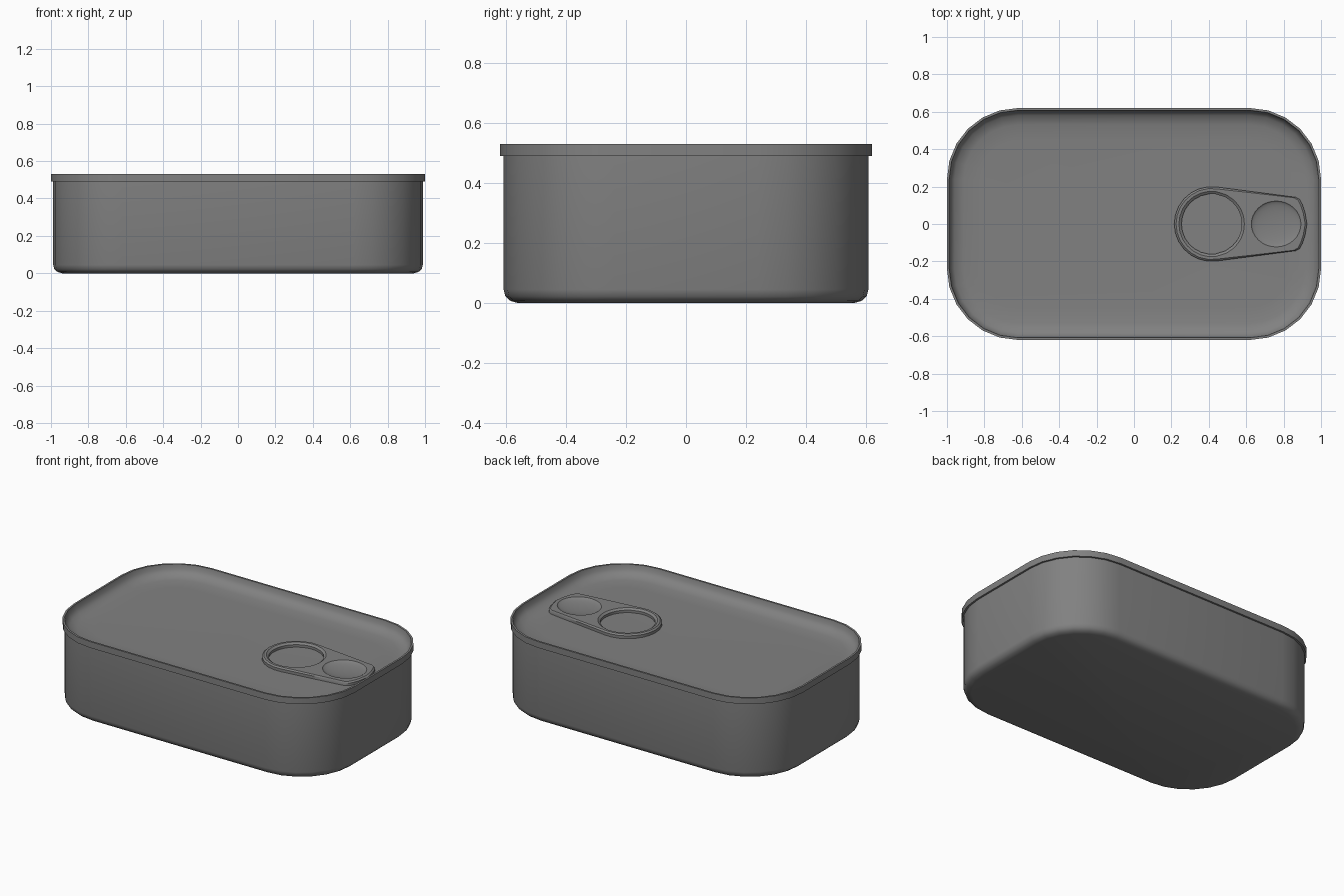
import bpy, bmesh
from math import radians, cos, sin, atan2
from mathutils import Vector

cube = bpy.data.objects.get("Cube")
if cube:
    bpy.data.objects.remove(cube, do_unlink=True)

metal = bpy.data.materials.new("grey metal")
metal.use_nodes = True
grey = (0.22, 0.22, 0.22, 1)
metal.diffuse_color = grey
metal.node_tree.nodes["Principled BSDF"].inputs["Base Color"].default_value = grey


def rounded_loop(inset, z, steps=6):
    """Rounded rectangle, inset from the rim's outer edge."""
    r = 0.38 - inset
    pts = []
    for quarter, (sx, sy) in enumerate([(1, 1), (-1, 1), (-1, -1), (1, -1)]):
        for i in range(steps + 1):
            a = radians(90) * (quarter + i / steps)
            pts.append((sx * 0.62 + r * cos(a), sy * 0.24 + r * sin(a), z))
    return pts


def loft(name, loops, cap_start=False, cap_end=False, closed=False):
    """Skin a row of matching loops into one mesh object."""
    bm = bmesh.new()
    rows = [[bm.verts.new(p) for p in loop] for loop in loops]
    pairs = list(zip(rows, rows[1:]))
    if closed:
        pairs.append((rows[-1], rows[0]))
    n = len(rows[0])
    for low, high in pairs:
        for i in range(n):
            j = (i + 1) % n
            bm.faces.new((low[i], low[j], high[j], high[i]))
    if cap_start:
        bm.faces.new(rows[0][::-1])
    if cap_end:
        bm.faces.new(rows[-1])
    if closed:
        bmesh.ops.recalc_face_normals(bm, faces=bm.faces)
    mesh = bpy.data.meshes.new(name)
    bm.to_mesh(mesh)
    bm.free()
    mesh.materials.append(metal)
    obj = bpy.data.objects.new(name, mesh)
    bpy.context.collection.objects.link(obj)
    return obj


def smooth(obj, angle):
    for poly in obj.data.polygons:
        poly.use_smooth = True
    obj.data.set_sharp_from_angle(angle=radians(angle))


# Body with a rounded bottom edge
body = loft("tin_body", [rounded_loop(d, z) for d, z in
            [(0.06, 0), (0.035, 0.007), (0.018, 0.022), (0.012, 0.045), (0.012, 0.49)]],
            cap_start=True)
smooth(body, 40)

# Overhanging rim
rim = loft("rim", [rounded_loop(d, z) for d, z in
           [(0.012, 0.49), (0, 0.49), (0, 0.53), (0.012, 0.53)]])
smooth(rim, 40)

# Recessed lid curving down from the rim
lid = loft("lid", [rounded_loop(d, z) for d, z in
           [(0.012, 0.53), (0.018, 0.50), (0.04, 0.476), (0.09, 0.463), (0.18, 0.46)]],
           cap_end=True)
smooth(lid, 60)

# Pull tab: a ring that tapers into a finger plate
centre = Vector((0.415, 0))
end = [(0.925, 0), (0.915, 0.06), (0.9, 0.105), (0.885, 0.132), (0.865, 0.143)]
arc = [centre + 0.2 * Vector((cos(radians(a)), sin(radians(a)))) for a in range(82, 279, 14)]
outline = [Vector(p) for p in end] + arc + [Vector((x, -y)) for x, y in end[:0:-1]]
# Points along the tapered sides keep the hole round
sides = []
for a, b in zip(outline, outline[1:] + outline[:1]):
    sides.append(a)
    if (b - a).length > 0.2:
        sides += [a.lerp(b, t / 6) for t in range(1, 6)]


def hole(radius, z):
    pts = []
    for p in sides:
        d = p - centre
        a = atan2(d.y, d.x)
        pts.append((centre.x + radius * cos(a), radius * sin(a), z))
    return pts


base, top = 0.458, 0.486
tab = loft("pull_tab", [
    [(p.x, p.y, base) for p in sides],
    [(p.x, p.y, top - 0.008) for p in sides],
    [(*(p - (p - centre).normalized() * 0.01), top) for p in sides],
    hole(0.175, top), hole(0.161, top - 0.01), hole(0.161, base)], closed=True)

# Shallow thumb dish pressed into the finger plate
bpy.ops.mesh.primitive_uv_sphere_add(segments=32, ring_count=16, location=(0.76, 0, top + 0.004))
cutter = bpy.context.object
cutter.name = "dish_cutter"
cutter.scale = (0.135, 0.125, 0.022)
cutter.data.materials.append(metal)
cutter.hide_render = True
dish = tab.modifiers.new("dish", "BOOLEAN")
dish.operation = "DIFFERENCE"
dish.solver = "EXACT"
dish.object = cutter
bpy.context.view_layer.objects.active = tab
bpy.ops.object.modifier_apply(modifier=dish.name)
bpy.data.objects.remove(cutter, do_unlink=True)
smooth(tab, 35)
